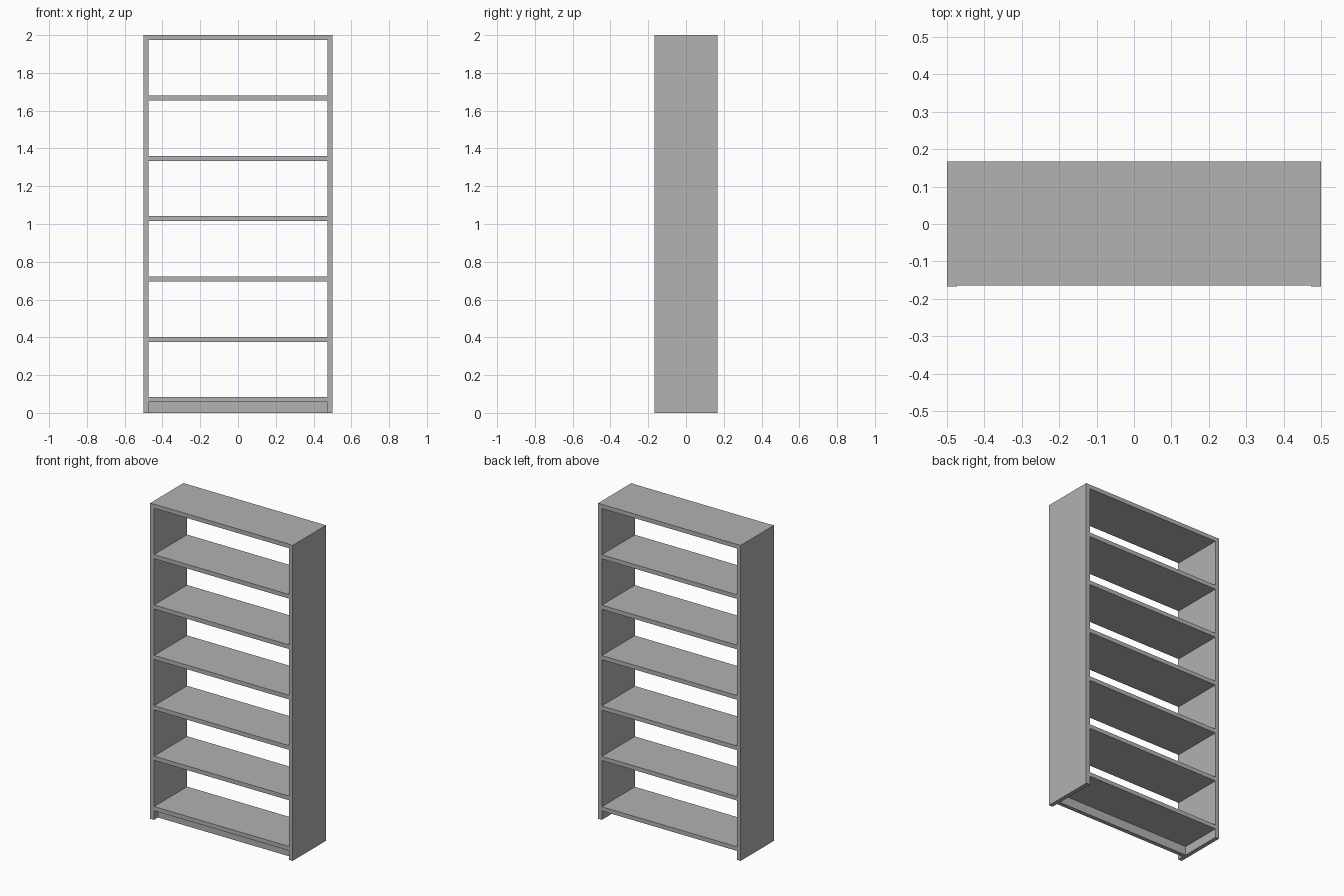
import bpy

cube = bpy.data.objects.get("Cube")
if cube:
    bpy.data.objects.remove(cube, do_unlink=True)

# Single grey finish
grey = bpy.data.materials.new("light_grey")
grey.use_nodes = True
colour = (0.445, 0.445, 0.445, 1)
grey.diffuse_color = colour
grey.node_tree.nodes["Principled BSDF"].inputs["Base Color"].default_value = colour


def board(name, x, y, z):
    """Flat board spanning the (min, max) pairs on each axis."""
    centre = [(a + b) / 2 for a, b in (x, y, z)]
    bpy.ops.mesh.primitive_cube_add(size=1, location=centre)
    obj = bpy.context.object
    obj.name = name
    obj.scale = [b - a for a, b in (x, y, z)]
    bpy.ops.object.transform_apply(location=False, rotation=False, scale=True)
    obj.data.materials.append(grey)
    return obj


HEIGHT, HALF_WIDTH, HALF_DEPTH = 2.0, 0.5, 0.167
THICK = 0.0265
INNER = HALF_WIDTH - THICK
SHELF_FRONT = -HALF_DEPTH + 0.003
BOTTOM_TOP = 0.083
GAPS = 6

# Side panels
board("left_side", (INNER, HALF_WIDTH), (-HALF_DEPTH, HALF_DEPTH), (0, HEIGHT))
board("right_side", (-HALF_WIDTH, -INNER), (-HALF_DEPTH, HALF_DEPTH), (0, HEIGHT))

# Evenly spaced shelves, from the bottom board to the top board
for i in range(GAPS + 1):
    top = BOTTOM_TOP + i * (HEIGHT - BOTTOM_TOP) / GAPS
    name = {0: "bottom_shelf", GAPS: "top_board"}.get(i, f"shelf_{i}")
    board(name, (-INNER, INNER), (SHELF_FRONT, HALF_DEPTH), (top - THICK, top))

# Recessed kick board under the bottom shelf
kick_front = -HALF_DEPTH + 0.04
board("kick_board", (-INNER, INNER), (kick_front, kick_front + THICK),
      (0, BOTTOM_TOP - THICK))
